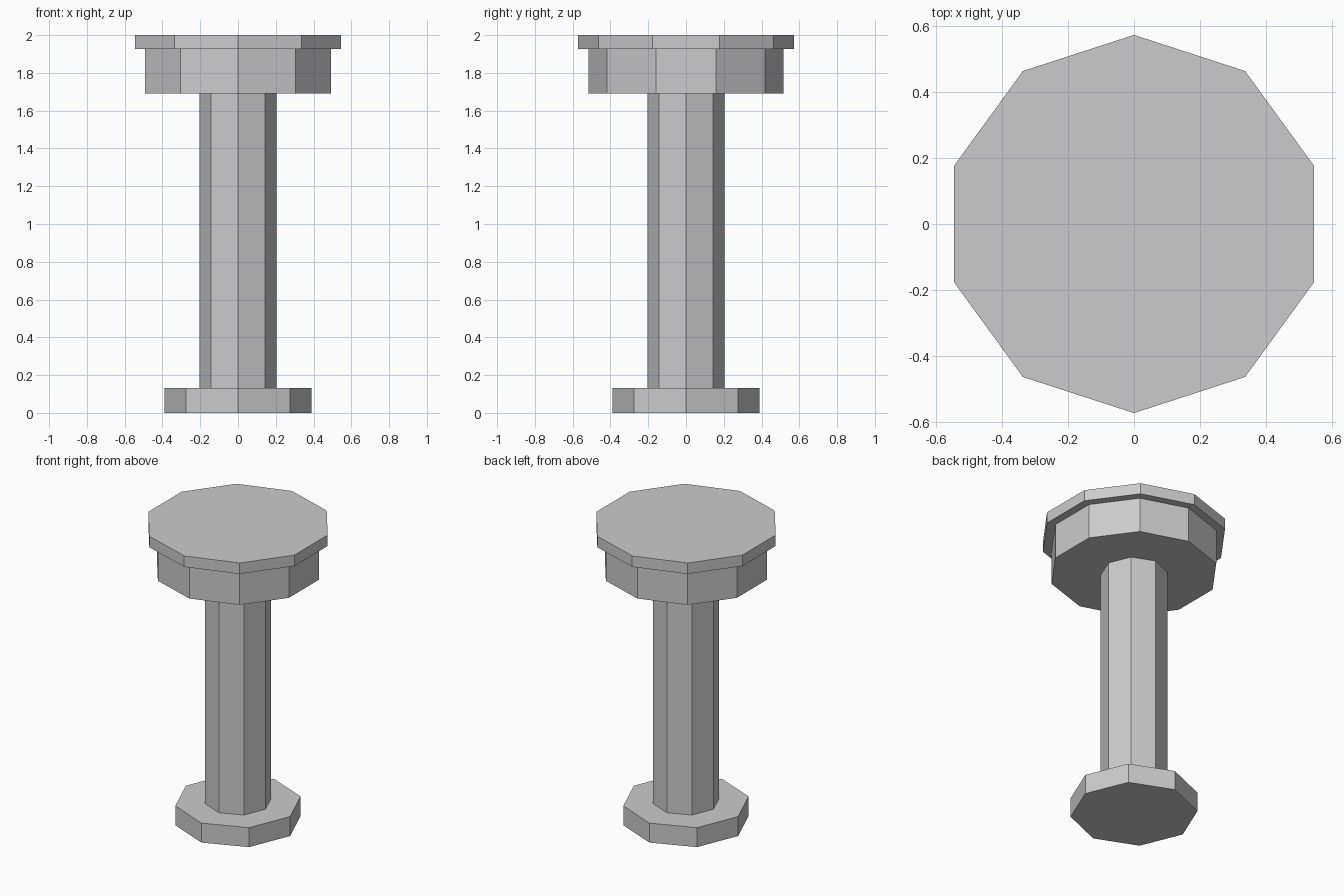
import bpy

if "Cube" in bpy.data.objects:
    bpy.data.objects.remove(bpy.data.objects["Cube"])


def prism(name, sides, radius, z0, z1):
    """Upright flat-sided prism with a corner pointing along +y."""
    bpy.ops.mesh.primitive_cylinder_add(
        vertices=sides, radius=radius, depth=z1 - z0,
        location=(0, 0, (z0 + z1) / 2))
    obj = bpy.context.object
    obj.name = name
    bpy.ops.object.shade_flat()
    return obj


# Octagonal foot and shaft
prism("base", 8, 0.388, 0.0, 0.131)
prism("column", 8, 0.204, 0.131, 1.692)

# Decagonal head: thick collar under a thin overhanging cap
prism("collar", 10, 0.517, 1.692, 1.926)
prism("cap", 10, 0.572, 1.926, 2.0)
